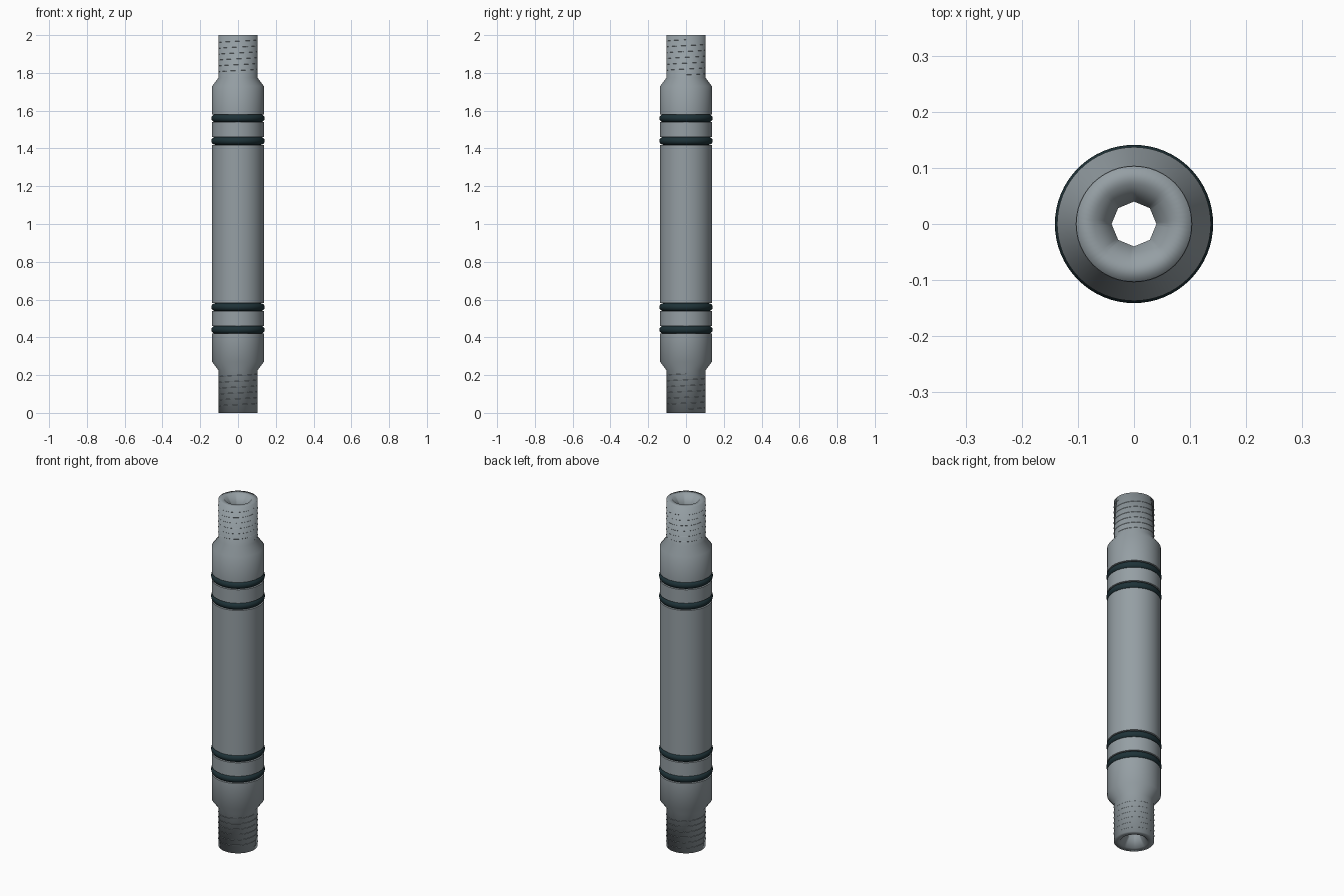
import bpy, bmesh
from math import cos, sin, pi, tau, floor

cube = bpy.data.objects.get("Cube")
if cube:
    bpy.data.objects.remove(cube, do_unlink=True)

SEGMENTS = 64
BODY_R, NECK_R, BORE_R = 0.137, 0.103, 0.04
RING_HEIGHTS = (0.44, 0.56, 1.44, 1.56)
RING_MINOR, RING_MAJOR, GROOVE_R = 0.021, 0.12, 0.122


def make_material(name, color, roughness):
    mat = bpy.data.materials.new(name)
    mat.use_nodes = True
    mat.diffuse_color = color
    shader = mat.node_tree.nodes["Principled BSDF"]
    shader.inputs["Base Color"].default_value = color
    shader.inputs["Roughness"].default_value = roughness
    return mat


steel = make_material("grey steel", (0.30, 0.345, 0.37, 1), 0.5)
rubber = make_material("dark teal rubber", (0.013, 0.032, 0.039, 1), 0.6)


def octagon_factor(angle):
    """Scale that turns a circle into an octagon with corners on the axes."""
    step = tau / 8
    middle = (floor(angle / step + 1e-6) + 0.5) * step
    return cos(step / 2) / cos(angle - middle)


def finish(bm, name, mat):
    bmesh.ops.recalc_face_normals(bm, faces=bm.faces)
    for face in bm.faces:
        face.smooth = True
    mesh = bpy.data.meshes.new(name)
    bm.to_mesh(mesh)
    bm.free()
    mesh.materials.append(mat)
    obj = bpy.data.objects.new(name, mesh)
    bpy.context.collection.objects.link(obj)
    return obj


def lathe(name, profile, mat, sharp=()):
    """Revolve a closed (radius, z) profile; rings listed in sharp get hard edges."""
    bm = bmesh.new()
    rings = []
    for r, z in profile:
        ring = []
        for i in range(SEGMENTS):
            a = tau * i / SEGMENTS
            rad = r * octagon_factor(a) if r == BORE_R else r
            ring.append(bm.verts.new((rad * cos(a), rad * sin(a), z)))
        rings.append(ring)
    for k, low in enumerate(rings):
        high = rings[(k + 1) % len(rings)]
        for i in range(SEGMENTS):
            j = (i + 1) % SEGMENTS
            bm.faces.new((low[i], low[j], high[j], high[i]))
    for k in sharp:
        for i in range(SEGMENTS):
            edge = bm.edges.get((rings[k][i], rings[k][(i + 1) % SEGMENTS]))
            edge.smooth = False
    return finish(bm, name, mat)


# Hollow body: bore, countersunk ends, necks, chamfers and ring grooves
half = [(BORE_R, 0.045), (0.07, 0), (NECK_R, 0), (NECK_R, 0.225), (BODY_R, 0.27)]
profile = list(half)
groove_points = []
for z in RING_HEIGHTS:
    groove_points += range(len(profile), len(profile) + 4)
    profile += [(BODY_R, z - RING_MINOR), (GROOVE_R, z - RING_MINOR),
                (GROOVE_R, z + RING_MINOR), (BODY_R, z + RING_MINOR)]
profile += [(r, 2 - z) for r, z in reversed(half)]
lathe("tube_body", profile, steel, groove_points)

# Rubber sealing rings seated in the grooves
for n, z in enumerate(RING_HEIGHTS):
    section = [(RING_MAJOR + RING_MINOR * cos(tau * k / 16),
                z + RING_MINOR * sin(tau * k / 16)) for k in range(16)]
    lathe(f"seal_ring_{n + 1}", section, rubber)


def thread(name, start, turns=6, pitch=0.031, steps=48):
    """Shallow helical ridge wound around a neck."""
    bm = bmesh.new()
    previous = None
    section = [(NECK_R - 0.002, -0.004), (NECK_R + 0.001, 0), (NECK_R - 0.002, 0.004)]
    for i in range(turns * steps + 1):
        a = tau * i / steps
        z = start + pitch * i / steps
        verts = [bm.verts.new((r * cos(a), r * sin(a), z + dz)) for r, dz in section]
        if previous:
            for k in range(3):
                m = (k + 1) % 3
                bm.faces.new((previous[k], previous[m], verts[m], verts[k]))
        else:
            bm.faces.new(verts)
        previous = verts
    bm.faces.new(previous[::-1])
    obj = finish(bm, name, steel)
    bpy.ops.object.select_all(action="DESELECT")
    obj.select_set(True)
    bpy.context.view_layer.objects.active = obj
    bpy.ops.object.shade_smooth_by_angle(angle=pi / 6)


# Screw threads on both necks
thread("lower_thread", 0.02)
thread("upper_thread", 1.79)
